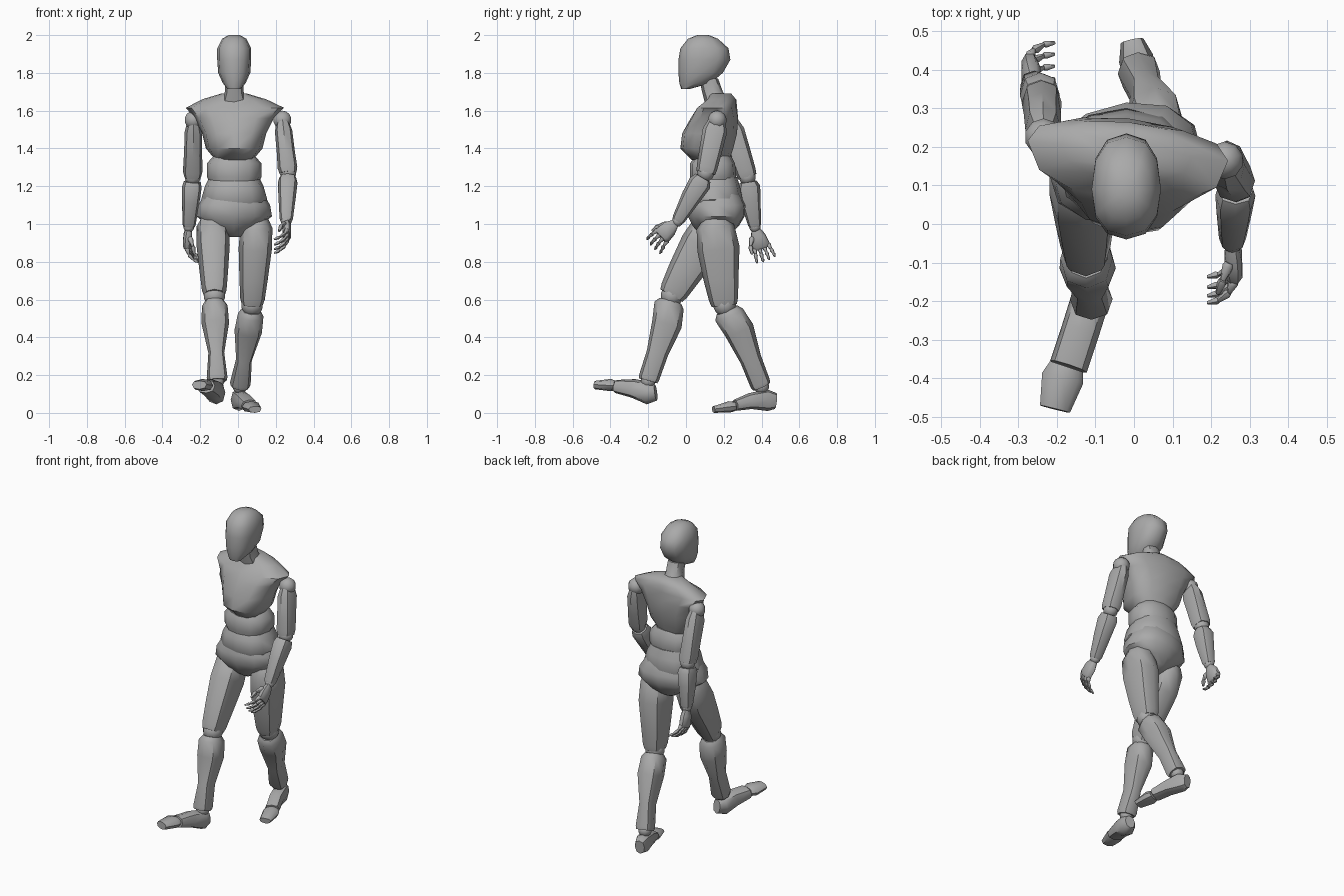
import bpy
import bmesh
import math
from mathutils import Vector

cube = bpy.data.objects.get("Cube")
if cube:
    bpy.data.objects.remove(cube, do_unlink=True)

CM = 0.01  # part sizes below are in hundredths

grey = bpy.data.materials.new("mannequin grey")
grey.use_nodes = True
grey.diffuse_color = (0.4, 0.4, 0.4, 1)
grey.node_tree.nodes["Principled BSDF"].inputs["Base Color"].default_value = (0.4, 0.4, 0.4, 1)


def finish(name, bm):
    """Turn a bmesh into a smooth object whose hard rims stay sharp."""
    bmesh.ops.recalc_face_normals(bm, faces=bm.faces)
    mesh = bpy.data.meshes.new(name)
    bm.to_mesh(mesh)
    bm.free()
    mesh.materials.append(grey)
    mesh.shade_smooth()
    mesh.set_sharp_from_angle(angle=math.radians(48))
    obj = bpy.data.objects.new(name, mesh)
    bpy.context.collection.objects.link(obj)
    return obj


def loft(name, rings, sides=8, level=False, twist=0.0, square=0.85):
    """Skin rings of (centre, half width, front depth, back depth)."""
    bm = bmesh.new()
    loops = []
    for i, (centre, width, front, back) in enumerate(rings):
        along = rings[min(i + 1, len(rings) - 1)][0] - rings[max(i - 1, 0)][0]
        along.normalize()
        side, depth = Vector((1, 0, 0)), Vector((0, 1, 0))
        if not level:
            side = (side - along * side.dot(along)).normalized()
            depth = side.cross(along)
        loop = []
        for k in range(sides):
            angle = 2 * math.pi * k / sides
            c, s = math.cos(angle), math.sin(angle)
            c = math.copysign(abs(c) ** square, c)
            s = math.copysign(abs(s) ** square, s)
            p = centre + side * c * width + depth * s * (back if s > 0 else front)
            p.y -= twist * c * width
            loop.append(bm.verts.new(p))
        loops.append(loop)
    for a, b in zip(loops, loops[1:]):
        for k in range(sides):
            j = (k + 1) % sides
            bm.faces.new((a[k], a[j], b[j], b[k]))
    bm.faces.new(loops[0])
    bm.faces.new(loops[-1])
    return finish(name, bm)


def rings_cm(rows):
    return [(Vector(r[:3]) * CM, r[3] * CM, r[4] * CM, r[5] * CM) for r in rows]


def bone(name, start, end, profile):
    """Limb segment: profile rows are (fraction along, width, front, back)."""
    a, b = Vector(start) * CM, Vector(end) * CM
    return loft(name, [(a.lerp(b, t), w * CM, f * CM, d * CM) for t, w, f, d in profile])


def ball(name, centre, radius):
    bm = bmesh.new()
    bmesh.ops.create_uvsphere(bm, u_segments=10, v_segments=7, radius=radius * CM)
    bmesh.ops.translate(bm, verts=bm.verts, vec=Vector(centre) * CM)
    return finish(name, bm)


# Head, neck and trunk: x, y, z, half width, front depth, back depth
loft("head", rings_cm([
    (-2, 0, 171.5, 3.5, 2.5, 2), (-2, 5, 174.5, 6, 8.5, 8),
    (-2, 8, 180, 8.5, 12, 11.5), (-2, 9, 187, 9, 13, 14.5),
    (-2, 9, 193, 9, 12, 13.5), (-2, 9, 198, 6.5, 8, 8),
    (-2, 9, 200, 3, 3, 3)]), sides=12, level=True)
loft("neck", rings_cm([
    (-2, 12, 177, 5, 5, 5), (-2, 14, 170, 5, 5.5, 5.5),
    (-2, 17, 164, 7, 7, 7)]), level=True)
loft("chest", rings_cm([
    (-2, 15, 134, 10, 12, 8), (-2, 16, 140, 15, 19, 9),
    (-2, 17, 148, 17, 19, 10), (-2, 18, 156, 21, 15.5, 9.5),
    (-1.6, 19, 161.5, 26, 13, 7.5), (-2, 19, 166, 17, 7.5, 7.5),
    (-2, 18, 169, 7, 5, 6)]), sides=12, level=True, twist=0.1)
loft("waist", rings_cm([
    (-2, 15, 136, 11, 10, 9), (-2, 15, 132, 14.5, 13, 11),
    (-2, 15, 125, 14.5, 13, 11.5), (-2, 15, 118, 11, 11, 9)]),
    sides=12, level=True)
loft("belly", rings_cm([
    (-2, 15, 125, 13, 11, 12), (-2, 15, 120, 15.5, 14, 13.5),
    (-2, 15, 113, 17.5, 14.5, 15), (-2, 15, 108, 14, 12, 13)]),
    sides=12, level=True)
loft("pelvis", rings_cm([
    (-2, 15, 116, 15.5, 12, 13.5), (-2, 15, 110, 19, 14.5, 16.5),
    (-2, 15, 104, 20, 14, 16), (-2, 15, 99, 13, 11.5, 13),
    (-2, 15, 95, 6, 8, 9), (-2, 15, 93, 3, 5, 5)]),
    sides=12, level=True, twist=-0.1)

# Shared limb profiles: fraction, half width, front, back
THIGH = [(0, 6, 6, 7), (0.1, 8.5, 10, 10), (0.35, 8.8, 11, 11.5),
         (0.7, 7.5, 9.5, 9), (0.93, 6.5, 8, 7.5), (1, 5.5, 7, 6.5)]
SHIN = [(0, 5, 6, 6), (0.06, 6.8, 8, 8), (0.28, 7.3, 6.5, 9.5),
        (0.65, 4.2, 5, 6.5), (0.96, 5.5, 5.5, 5.5), (1, 5, 5, 5)]
UPPER_ARM = [(0, 3, 4.5, 4.5), (0.2, 4.6, 6.5, 6.5), (0.6, 4.8, 6, 6),
             (0.9, 5.2, 5.5, 5.5), (1, 4.5, 5, 5)]
FOREARM = [(0, 4.5, 4.5, 4.5), (0.12, 5.2, 6, 6), (0.45, 4.6, 5.5, 5),
           (0.95, 3.5, 3.5, 3.5), (1, 3, 3, 3)]


def leg(side, hip, knee, ankle):
    bone(side + "_thigh", hip, knee, THIGH)
    ball(side + "_knee", knee, 6)
    top = Vector(knee) + (Vector(ankle) - Vector(knee)) * 0.06
    bone(side + "_shin", top, ankle, SHIN)
    ball(side + "_ankle", ankle, 4)


def arm(side, shoulder, elbow, wrist):
    ball(side + "_shoulder", shoulder, 5)
    bone(side + "_upper_arm", shoulder, elbow, UPPER_ARM)
    ball(side + "_elbow", elbow, 4.5)
    top = Vector(elbow) + (Vector(wrist) - Vector(elbow)) * 0.1
    bone(side + "_forearm", top, wrist, FOREARM)
    ball(side + "_wrist", wrist, 3)


def hand(side, wrist, reach, spread, curl):
    """Palm, four curled fingers and a thumb, along three hand directions."""
    wrist = Vector(wrist)
    reach, spread, curl = (Vector(v).normalized() for v in (reach, spread, curl))

    def digit(name, points, radius):
        for n, (a, b) in enumerate(zip(points, points[1:])):
            r = radius * (1 - 0.15 * n)
            bone(f"{name}_{n + 1}", a, b, [(0, r * 0.7, r * 0.7, r * 0.7),
                 (0.2, r, r, r), (1, r * 0.5, r * 0.5, r * 0.5)])

    bm = bmesh.new()
    loops = []
    for out, wide, thick in ((1, 2.2, 1.8), (5, 4, 2.4), (10, 4.6, 2.2), (11.5, 3.8, 1.4)):
        centre = wrist + reach * out
        loops.append([bm.verts.new((centre + spread * wide * s + curl * thick * c) * CM)
                      for s, c in ((1, 0.5), (0.6, 1), (-0.6, 1), (-1, 0.5),
                                   (-1, -0.5), (-0.6, -1), (0.6, -1), (1, -0.5))])
    for a, b in zip(loops, loops[1:]):
        for k in range(8):
            bm.faces.new((a[k], a[k - 1], b[k - 1], b[k]))
    bm.faces.new(loops[0])
    bm.faces.new(loops[-1])
    finish(side + "_palm", bm)
    for f in range(4):
        offset = f - 1.5
        p = wrist + reach * (11 - abs(offset) * 0.6) + spread * offset * 2.5
        fan = spread * offset * 0.4
        q = p + reach * 3 + curl * 1.5 + fan
        r = q + reach * 2 + curl * 3 + fan
        digit(f"{side}_finger_{f + 1}", [p, q, r, r + reach * 0.5 + curl * 3], 1.3)
    base = wrist + reach * 4 + spread * 3 + curl
    mid = base + reach * 3.5 + spread * 2.5 + curl * 2
    digit(side + "_thumb", [base, mid, mid + reach * 4 + spread * 0.5 + curl * 1.5], 1.5)


# Striding pose: right leg and left arm forward
leg("right", (-13.5, 16, 103), (-12.5, -7.5, 62), (-11, -20, 17))
leg("left", (10, 15, 103), (7.5, 20.5, 57), (1, 40, 14))
arm("right", (-23.5, 22.5, 155), (-24, 32.5, 125), (-26, 36.5, 98.5))
arm("left", (23.5, 16.5, 155), (26.5, 10.5, 127), (25.5, -4.5, 101.5))
hand("right", (-26, 36.5, 98), (-0.12, 0.35, -1), (0, -1, -0.35), (1, 0.1, -0.3))
hand("left", (25.5, -5, 101), (0.05, -0.75, -0.7), (0, -0.7, 0.75), (-1, -0.1, -0.3))

# Feet, heel to ball, then the separate toe caps
loft("right_foot", rings_cm([
    (-10.5, -16, 11, 3, 4, 4.5), (-11.5, -20, 10.5, 5, 6, 6),
    (-14, -28, 12.5, 5, 5.5, 4.5), (-17, -37, 14, 5, 3.5, 3.5)]))
loft("right_toes", rings_cm([
    (-17.5, -37, 14.5, 4.5, 2.5, 2.5), (-18.5, -40, 14.5, 5.5, 3.5, 3),
    (-20.5, -48, 15, 4, 2, 2.5)]))
loft("left_foot", rings_cm([
    (-0.5, 47.5, 6.5, 3, 4, 4.5), (0.5, 43, 7, 4.5, 5.5, 6),
    (3, 34, 6, 4.5, 4.5, 4), (6, 26, 4, 4.5, 3, 3)]))
loft("left_toes", rings_cm([
    (6.5, 26, 3.5, 4, 2.5, 2.5), (7, 23, 3.2, 5, 3, 3),
    (9, 14.5, 2, 3.5, 1.5, 2)]))
